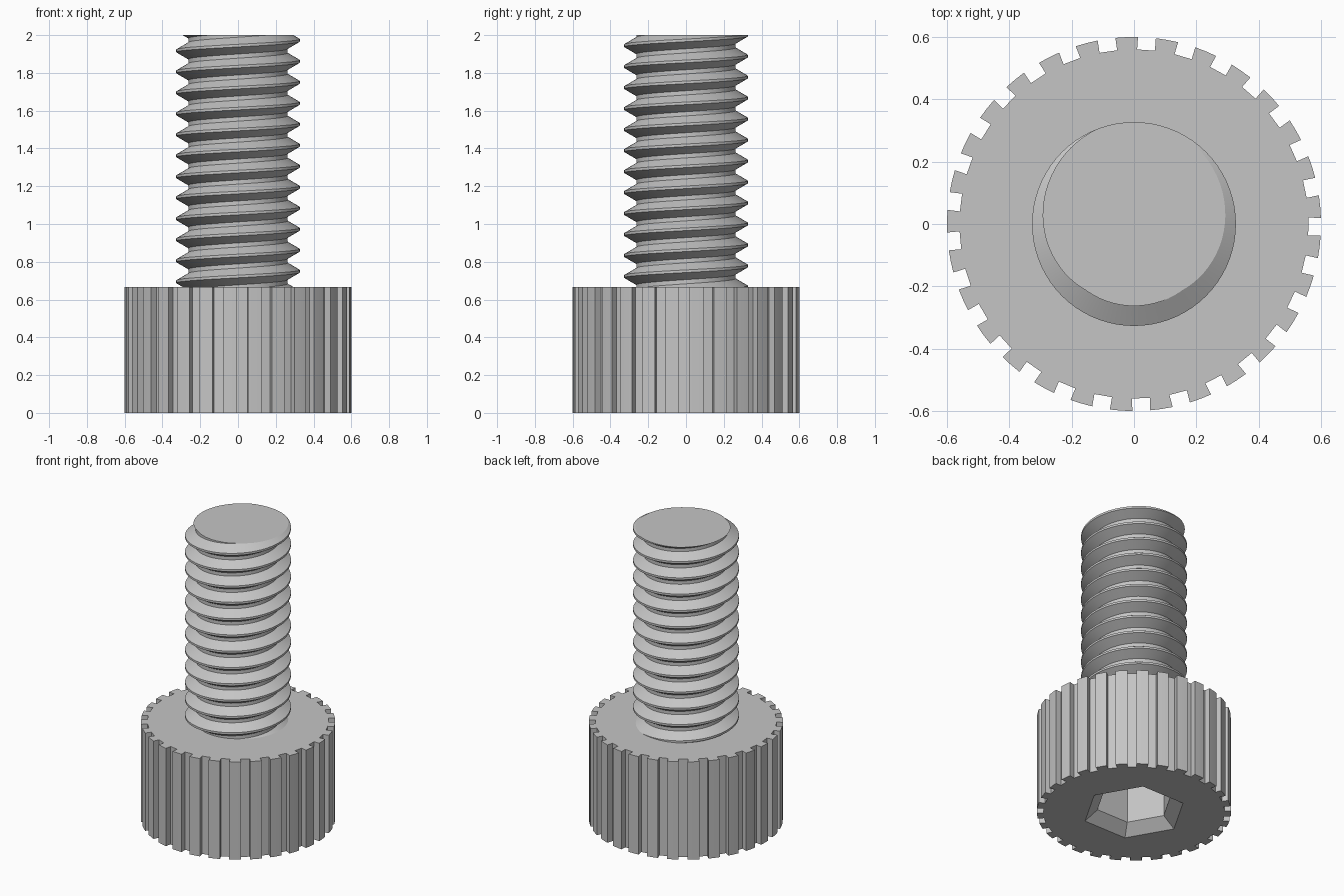
import bpy, bmesh
from math import sin, cos, pi, radians

HEAD_TOP, TOP = 0.667, 2.0
HEAD_R, NOTCH_R, TEETH = 0.6, 0.56, 29
CREST, ROOT, PITCH = 0.327, 0.263, 1 / 9

if "Cube" in bpy.data.objects:
    bpy.data.objects.remove(bpy.data.objects["Cube"])

steel = bpy.data.materials.new("grey_steel")
steel.use_nodes = True
GREY = (0.56, 0.56, 0.56, 1)
steel.diffuse_color = GREY
steel.node_tree.nodes["Principled BSDF"].inputs["Base Color"].default_value = GREY


def finish(bm, name):
    bmesh.ops.recalc_face_normals(bm, faces=bm.faces)
    mesh = bpy.data.meshes.new(name)
    bm.to_mesh(mesh)
    bm.free()
    mesh.materials.append(steel)
    obj = bpy.data.objects.new(name, mesh)
    bpy.context.collection.objects.link(obj)
    bpy.ops.object.select_all(action="DESELECT")
    obj.select_set(True)
    bpy.context.view_layer.objects.active = obj
    bpy.ops.object.shade_smooth_by_angle(angle=radians(25))
    return obj


def ring(bm, polar, z):
    return [bm.verts.new((r * cos(a), r * sin(a), z)) for r, a in polar]


def walls(bm, low, high):
    n = len(low)
    for i in range(n):
        j = (i + 1) % n
        bm.faces.new((low[i], low[j], high[j], high[i]))


def loop_edges(bm, verts):
    return [bm.edges.get((v, verts[i - 1])) for i, v in enumerate(verts)]


# Knurled head outline: tooth arc, then a parallel-sided notch
outline = []
for k in range(TEETH):
    mid = radians(92.25) + k * 2 * pi / TEETH
    half = radians(3.47)
    notch = pi / TEETH
    floor = (notch - half) * HEAD_R / NOTCH_R
    outline += [(HEAD_R, mid - half), (HEAD_R, mid), (HEAD_R, mid + half),
                (NOTCH_R, mid + notch - floor), (NOTCH_R, mid + notch + floor)]

# Head with a chamfered hexagonal socket in its underside
bm = bmesh.new()
bottom, top = ring(bm, outline, 0), ring(bm, outline, HEAD_TOP)
walls(bm, bottom, top)
bm.faces.new(top)


def hexagon(r, z):
    return ring(bm, [(r, k * pi / 3) for k in range(6)], z)


rim, throat, end = hexagon(0.322, 0), hexagon(0.24, 0.065), hexagon(0.24, 0.36)
walls(bm, rim, throat)
walls(bm, throat, end)
bm.faces.new(end)
bmesh.ops.triangle_fill(bm, use_beauty=True, normal=(0, 0, -1),
                        edges=loop_edges(bm, bottom) + loop_edges(bm, rim))
finish(bm, "knurled_head")

# Threaded shank: right-hand helical strip, trimmed flat at both ends
STEPS, TURNS = 72, 16
crest_flat = PITCH / 8
flank = 0.0375
profile = [(CREST, -crest_flat / 2), (CREST, crest_flat / 2),
           (ROOT, crest_flat / 2 + flank), (ROOT, PITCH - crest_flat / 2 - flank)]
bm = bmesh.new()
columns = []
for i in range(STEPS * TURNS + 1):
    a = pi / 2 + 2 * pi * i / STEPS
    z = TOP + PITCH * (i / STEPS - TURNS + 2)
    columns.append([bm.verts.new((r * cos(a), r * sin(a), z + dz)) for r, dz in profile])
for i in range(STEPS * (TURNS - 1)):
    left = columns[i] + [columns[i + STEPS][0]]
    right = columns[i + 1] + [columns[i + 1 + STEPS][0]]
    for k in range(4):
        bm.faces.new((left[k], right[k], right[k + 1], left[k + 1]))
bmesh.ops.delete(bm, geom=[v for v in bm.verts if not v.link_faces], context="VERTS")
for height, side in ((TOP, 1), (HEAD_TOP - 0.03, -1)):
    cut = bmesh.ops.bisect_plane(bm, geom=bm.verts[:] + bm.edges[:] + bm.faces[:],
                                 plane_co=(0, 0, height), plane_no=(0, 0, side),
                                 clear_outer=True)
    edges = [e for e in cut["geom_cut"] if isinstance(e, bmesh.types.BMEdge)]
    bmesh.ops.triangle_fill(bm, use_beauty=True, edges=edges, normal=(0, 0, side))
finish(bm, "threaded_shank")
